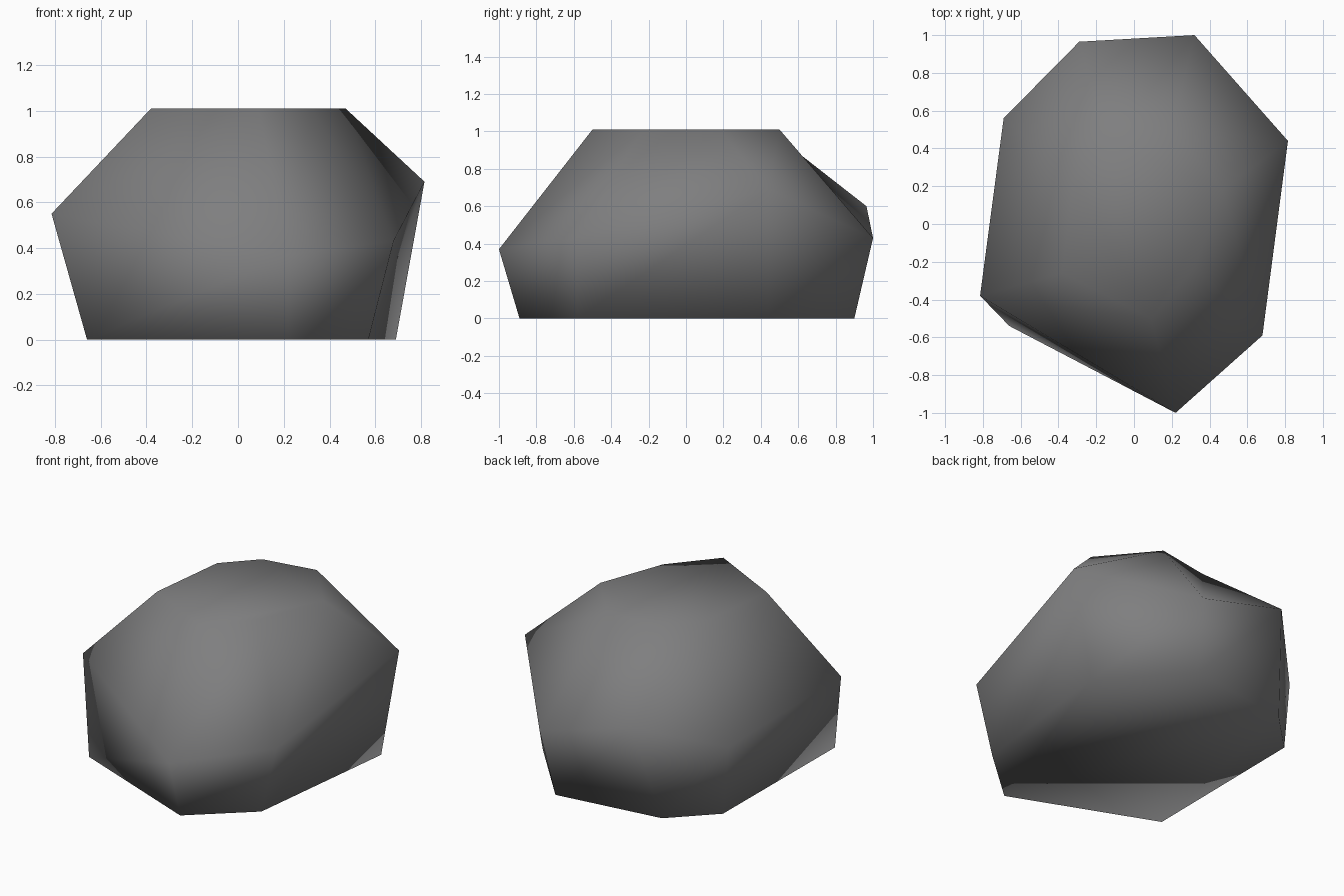
import bpy, bmesh

if "Cube" in bpy.data.objects:
    bpy.data.objects.remove(bpy.data.objects["Cube"])

# Boulder cross-sections, anticlockwise, seven corners each (x, y, z)
base = [(-0.66, -0.54, 0), (0.22, -0.89, 0), (0.57, -0.58, 0), (0.69, 0.44, 0),
        (0.28, 0.90, 0), (-0.40, 0.81, 0), (-0.65, 0.56, 0)]
waist = [(-0.815, -0.38, 0.55), (0.22, -1.0, 0.37), (0.68, -0.59, 0.43), (0.815, 0.44, 0.69),
         (0.32, 1.0, 0.43), (-0.29, 0.965, 0.60), (-0.69, 0.56, 0.43)]
crown = [(-0.38, -0.26, 1.01), (0.09, -0.50, 1.01), (0.32, -0.23, 1.01), (0.47, 0.18, 1.01),
         (0.20, 0.50, 1.01), (-0.14, 0.44, 1.01), (-0.32, 0.25, 1.01)]

# Skin the sections with quads and cap both ends
bm = bmesh.new()
rings = [[bm.verts.new(p) for p in ring] for ring in (base, waist, crown)]
n = len(base)
for low, high in zip(rings, rings[1:]):
    for i in range(n):
        j = (i + 1) % n
        bm.faces.new((low[i], low[j], high[j], high[i]))
bm.faces.new(rings[-1])
bm.faces.new(rings[0][::-1])
bmesh.ops.recalc_face_normals(bm, faces=bm.faces[:])

# The whole stone is smooth shaded, including its rims
for f in bm.faces:
    f.smooth = True

mesh = bpy.data.meshes.new("boulder")
bm.to_mesh(mesh)
bm.free()
boulder = bpy.data.objects.new("boulder", mesh)
bpy.context.collection.objects.link(boulder)

# Single stone colour
stone = bpy.data.materials.new("stone_grey")
stone.diffuse_color = (0.21, 0.21, 0.213, 1)
stone.use_nodes = True
stone.node_tree.nodes["Principled BSDF"].inputs["Base Color"].default_value = stone.diffuse_color
mesh.materials.append(stone)
